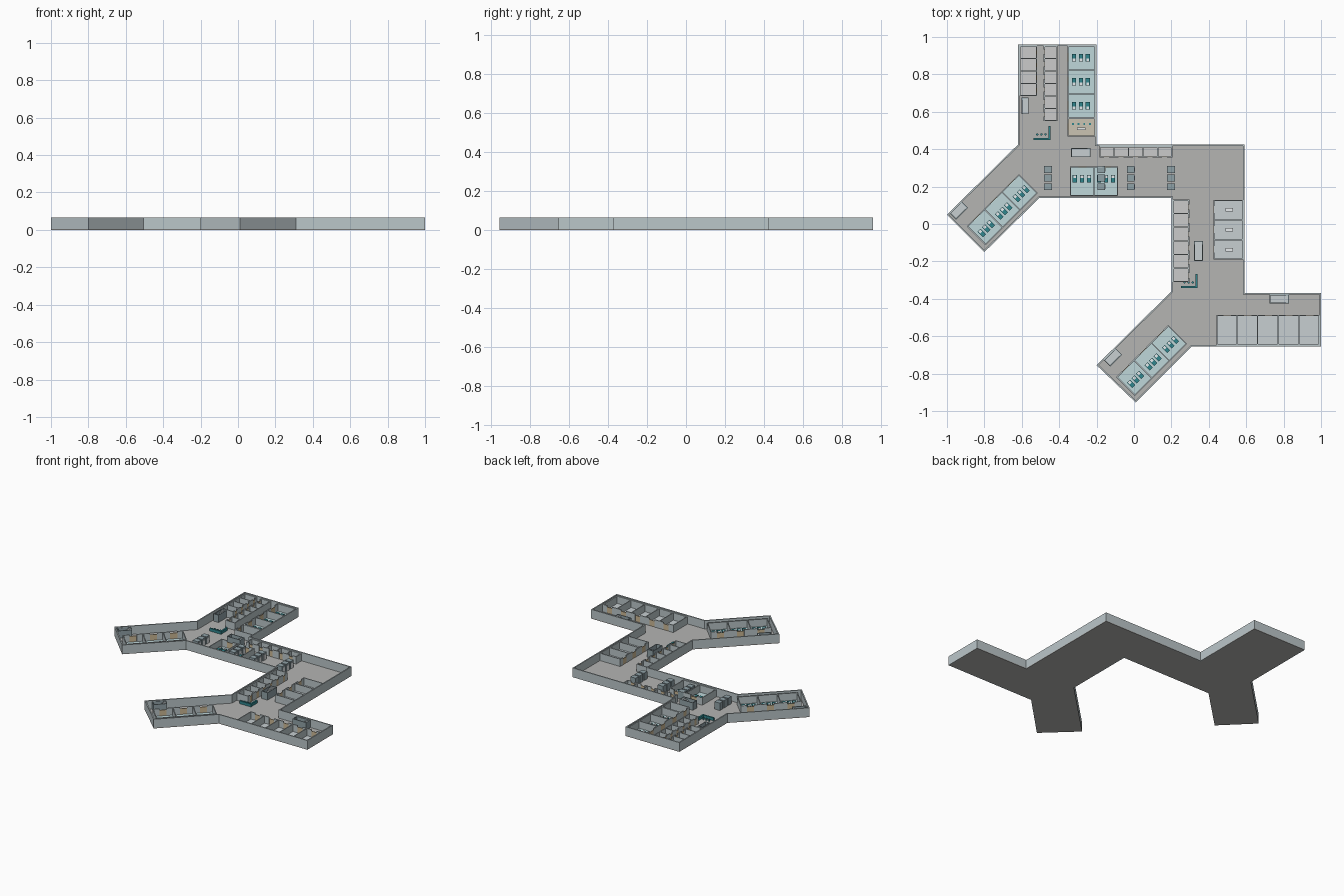
import bpy, bmesh
from math import radians
from mathutils import Matrix, Vector

if "Cube" in bpy.data.objects:
    bpy.data.objects.remove(bpy.data.objects["Cube"])

H, F, T = 0.065, 0.006, 0.006   # wall height, slab thickness, partition thickness


def mat(name, r, g, b):
    m = bpy.data.materials.new(name)
    m.diffuse_color = (r, g, b, 1)
    m.use_nodes = True
    m.node_tree.nodes["Principled BSDF"].inputs["Base Color"].default_value = m.diffuse_color
    return m


WALL = mat("wall_paint", 0.50, 0.57, 0.59)
FLOOR = mat("floor_grey", 0.46, 0.46, 0.45)
TEAL = mat("teal", 0.03, 0.24, 0.27)
PALE = mat("pale_teal_floor", 0.52, 0.68, 0.70)
LILAC = mat("lilac_floor", 0.57, 0.54, 0.57)
ICE = mat("ice_floor", 0.57, 0.62, 0.64)
SAND = mat("sand_floor", 0.60, 0.55, 0.45)
WOOD = mat("door_wood", 0.60, 0.48, 0.30)
WHITE = mat("white", 0.8, 0.83, 0.85)
STEEL = mat("steel", 0.28, 0.36, 0.39)


def add(name, bm, m):
    bmesh.ops.recalc_face_normals(bm, faces=bm.faces)
    me = bpy.data.meshes.new(name)
    bm.to_mesh(me)
    bm.free()
    me.materials.append(m)
    ob = bpy.data.objects.new(name, me)
    bpy.context.collection.objects.link(ob)
    return ob


def frame(x, y, deg=0):
    return Matrix.Translation((x, y, 0)) @ Matrix.Rotation(radians(deg), 4, 'Z')


def boxes(name, M, items, m):
    """items: (x0, x1, y0, y1, z0, z1) in the local frame M, joined in one object"""
    bm = bmesh.new()
    for x0, x1, y0, y1, z0, z1 in items:
        S = Matrix.Diagonal((x1 - x0, y1 - y0, z1 - z0, 1))
        C = Matrix.Translation(((x0 + x1) / 2, (y0 + y1) / 2, (z0 + z1) / 2))
        bmesh.ops.create_cube(bm, size=1, matrix=M @ C @ S)
    return add(name, bm, m)


def cbox(x, y, sx, sy, z0, z1):
    return (x - sx / 2, x + sx / 2, y - sy / 2, y + sy / 2, z0, z1)


# building outline: floor slab and perimeter wall
OUT = [(-0.62, 0.96), (-1.0, 0.05), (-0.80, -0.15), (-0.505, 0.14), (0.20, 0.14),
       (0.20, -0.36), (-0.20, -0.755), (0.01, -0.955), (0.31, -0.655), (1.0, -0.655),
       (1.0, -0.37), (0.59, -0.37), (0.59, 0.425), (-0.20, 0.425), (-0.20, 0.96)]
OUT.insert(1, (-0.62, 0.425))


def inset(pts, d):
    res, n = [], len(pts)
    for i in range(n):
        p = Vector(pts[i])
        a = (p - Vector(pts[i - 1])).normalized()
        b = (Vector(pts[(i + 1) % n]) - p).normalized()
        na, nb = Vector((-a.y, a.x)), Vector((-b.y, b.x))
        res.append(p + (na + nb) * d / (1 + na.dot(nb)))
    return res


bm = bmesh.new()
base = bm.faces.new([bm.verts.new((x, y, 0)) for x, y in OUT])
ext = bmesh.ops.extrude_face_region(bm, geom=[base], use_keep_orig=True)
bmesh.ops.translate(bm, verts=[v for v in ext['geom'] if isinstance(v, bmesh.types.BMVert)], vec=(0, 0, F))
add("floor_slab", bm, FLOOR)

bm = bmesh.new()
INN = inset(OUT, 0.008)
rings = [[bm.verts.new((p[0], p[1], z)) for p in pts]
         for pts, z in ((OUT, 0), (OUT, H), (INN, H), (INN, 0))]
for k in range(4):
    A, B = rings[k], rings[(k + 1) % 4]
    for i in range(len(OUT)):
        j = (i + 1) % len(OUT)
        bm.faces.new((A[i], A[j], B[j], B[i]))
add("outer_wall", bm, WALL)


# a row of rooms: local x runs along the row, local y from the door wall to the back
HI = 0.058


def rooms(name, x, y, deg, length, depth, n, floor):
    M = frame(x, y, deg)
    w = length / n
    walls = [(0, length, depth - T, depth, F, HI)]
    doors = []
    for i in range(n + 1):
        c = min(max(i * w, T / 2), length - T / 2)
        walls.append((c - T / 2, c + T / 2, 0, depth - T, F, HI))
    for i in range(n):
        a, b = i * w + 0.3 * w, i * w + 0.65 * w
        walls += [(i * w, a, 0, T, F, HI), (b, (i + 1) * w, 0, T, F, HI)]
        doors.append((a, b, 0.001, T - 0.001, F, 0.048))
    boxes(name + "_partitions", M, walls, WALL)
    boxes(name + "_doors", M, doors, WOOD)
    boxes(name + "_floor", M, [(T / 2, length - T / 2, T / 2, depth - T / 2, F, F + 0.001)], floor)
    return M, w


def beds(name, M, spots, turn=False):
    frames, pillows = [], []
    for x, y in spots:
        s = (0.04, 0.022) if turn else (0.022, 0.04)
        o = (0.011, 0) if turn else (0, -0.011)
        frames.append(cbox(x, y, s[0], s[1], F, 0.021))
        pillows.append(cbox(x + o[0], y + o[1], 0.015, 0.015, 0.021, 0.025))
    boxes(name + "_beds", M, frames, TEAL)
    boxes(name + "_pillows", M, pillows, WHITE)


# north wing
rooms("northwest_office", -0.518, 0.684, 90, 0.268, 0.095, 5 - 1, LILAC)
rooms("north_store", -0.483, 0.952, -90, 0.402, 0.074, 6, LILAC)
M, w = rooms("north_ward", -0.356, 0.952, -90, 0.385, 0.15, 3, PALE)
beds("north_ward", M, [(w * (i + 0.5), d) for i in range(3) for d in (0.035, 0.072, 0.109)], True)
M, w = rooms("break_room", -0.356, 0.567, -90, 0.1, 0.15, 1, SAND)
boxes("break_table", M, [cbox(0.058, 0.075, 0.014, 0.045, F, 0.022)], WHITE)
boxes("break_stools", M, [cbox(0.033, 0.03 + 0.03 * i, 0.01, 0.01, F, 0.015) for i in range(4)], TEAL)

# central corridor
rooms("corridor_office", -0.185, 0.356, 0, 0.39, 0.06, 5, LILAC)
M, w = rooms("central_ward", -0.085, 0.308, 180, 0.258, 0.158, 2, PALE)
beds("central_ward", M, [(w * (i + 0.5) + k * 0.038, 0.066) for i in range(2) for k in (-1, 0, 1)])

# east block and southeast wing
rooms("east_store", 0.296, -0.31, 90, 0.44, 0.088, 6, LILAC)
M, w = rooms("exam_room", 0.424, 0.129, -90, 0.32, 0.16, 3, ICE)
boxes("exam_tables", M, [cbox(w * (i + 0.5), 0.085, 0.02, 0.038, F, 0.022) for i in range(3)], WHITE)
rooms("southeast_room", 0.992, -0.487, 180, 0.552, 0.16, 5, ICE)

# two diagonal wings
for name, x, y in (("west_wing", -0.615, 0.267), ("south_wing", 0.184, -0.54)):
    M, w = rooms(name, x, y, 225, 0.395, 0.142, 3, PALE)
    beds(name, M, [(w * (i + 0.5) + k * 0.034, 0.082) for i in range(3) for k in (-1, 0, 1)])

# lift banks
for k, x in enumerate((-0.46, -0.175, -0.017, 0.197)):
    M = frame(x, 0.245)
    boxes("lift_bank_%d" % k, M, [cbox(0, d, 0.042, 0.037, F, HI) for d in (-0.046, 0, 0.046)], STEEL)
    boxes("lift_doors_%d" % k, M, [cbox(0.0215, d, 0.002, 0.022, F, 0.045) for d in (-0.046, 0, 0.046)], WHITE)

# stair cores: walled shaft with rising steps
for k, (x, y, a, L, W) in enumerate((
        (-0.582, 0.632, 90, 0.09, 0.038), (-0.285, 0.381, 0, 0.105, 0.048),
        (-0.937, 0.072, 45, 0.09, 0.048), (0.344, -0.144, 90, 0.105, 0.048),
        (0.777, -0.401, 0, 0.105, 0.048), (-0.113, -0.713, 45, 0.09, 0.048))):
    M = frame(x, y, a)
    l, b, t = L / 2, W / 2, 0.005
    boxes("stair_core_%d" % k, M, [(-l, l, -b, -b + t, F, HI), (-l, l, b - t, b, F, HI),
                                   (-l, -l + t, -b + t, b - t, F, HI),
                                   (l - t, l, -b + t, b - t, F, HI)], STEEL)
    s = (L - 2 * t) / 8
    boxes("stairs_%d" % k, M, [(-l + t + i * s, -l + t + (i + 1) * s, -b + t, b - t, F, F + 0.006 * (i + 1))
                               for i in range(8)], ICE)

# nurse stations: corner desk with stools
for k, (x, y) in enumerate(((-0.447, 0.449), (0.34, -0.342))):
    M = frame(x, y)
    boxes("nurse_desk_%d" % k, M, [(-0.09, 0, 0, 0.011, F, 0.026), (-0.011, 0, 0.011, 0.075, F, 0.026)], TEAL)
    bm = bmesh.new()
    for i in range(3):
        bmesh.ops.create_cone(bm, cap_ends=True, segments=10, radius1=0.006, radius2=0.006, depth=0.012,
                              matrix=M @ Matrix.Translation((-0.07 + 0.022 * i, 0.03, F + 0.006)))
    add("desk_stools_%d" % k, bm, TEAL)
